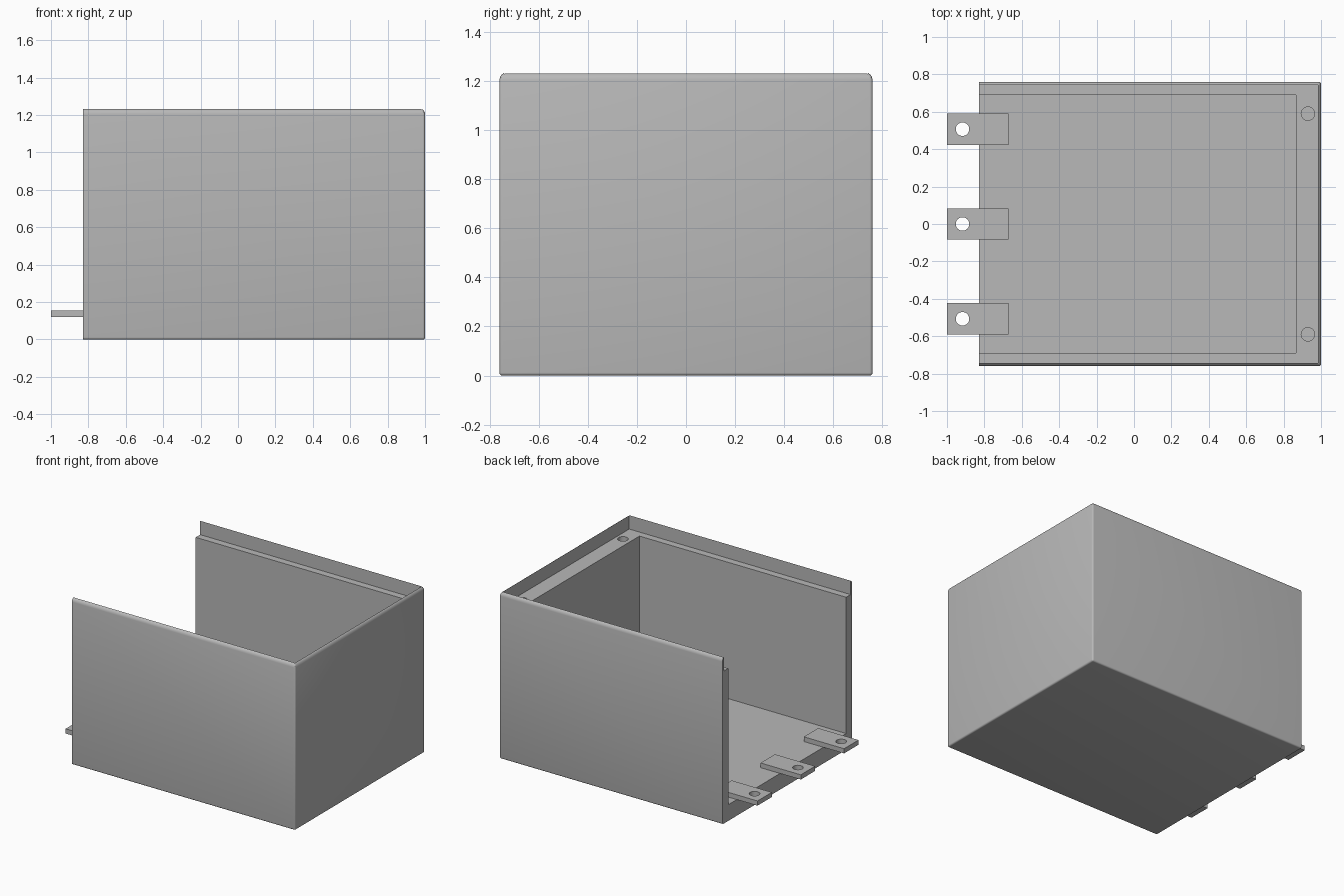
import bpy
import bmesh
from mathutils import Matrix

cube = bpy.data.objects.get("Cube")
if cube:
    bpy.data.objects.remove(cube, do_unlink=True)

# Overall dimensions
OPEN_X, END_X, HALF_Y, HEIGHT = -0.83, 1.0, 0.76, 1.235
FLOOR, LEDGE = 0.12, 1.13

grey = bpy.data.materials.new("plain grey")
grey.use_nodes = True
colour = (0.48, 0.48, 0.48, 1)
grey.diffuse_color = colour
grey.node_tree.nodes["Principled BSDF"].inputs["Base Color"].default_value = colour


def finish(name, bm):
    mesh = bpy.data.meshes.new(name)
    bm.to_mesh(mesh)
    bm.free()
    mesh.materials.append(grey)
    obj = bpy.data.objects.new(name, mesh)
    bpy.context.collection.objects.link(obj)
    return obj


def box(name, x, y, z):
    bm = bmesh.new()
    bmesh.ops.create_cube(bm, size=1)
    for v in bm.verts:
        v.co = [lo if c < 0 else hi for c, (lo, hi) in zip(v.co, (x, y, z))]
    return finish(name, bm)


def cylinder(name, x, y, z, radius):
    bm = bmesh.new()
    bmesh.ops.create_cone(
        bm, cap_ends=True, segments=32, radius1=radius, radius2=radius,
        depth=z[1] - z[0], matrix=Matrix.Translation((x, y, sum(z) / 2)))
    return finish(name, bm)


def apply_modifiers(obj):
    bpy.ops.object.select_all(action="DESELECT")
    bpy.context.view_layer.objects.active = obj
    obj.select_set(True)
    for mod in list(obj.modifiers):
        bpy.ops.object.modifier_apply(modifier=mod.name)


def cut(obj, cutter):
    cutter.hide_render = True
    mod = obj.modifiers.new("cut", "BOOLEAN")
    mod.operation = "DIFFERENCE"
    mod.solver = "EXACT"
    mod.object = cutter
    apply_modifiers(obj)
    bpy.data.objects.remove(cutter, do_unlink=True)


# Box body, rounded on all outer edges except around the open side
body = box("box_body", (OPEN_X, END_X), (-HALF_Y, HALF_Y), (0, HEIGHT))
weights = body.data.attributes.new("bevel_weight_edge", "FLOAT", "EDGE")
for edge in body.data.edges:
    a, b = (body.data.vertices[i].co for i in edge.vertices)
    if max(a.x, b.x) > 0:
        weights.data[edge.index].value = 1.0 if min(a.z, b.z) > 1 else 0.4
bevel = body.modifiers.new("rounding", "BEVEL")
bevel.limit_method = "WEIGHT"
bevel.width = 0.03
bevel.segments = 4
apply_modifiers(body)

# Cavity, lid recess and screw holes
cut(body, box("cavity_cutter", (-1.2, 0.865), (-0.69, 0.69), (FLOOR, 1.5)))
cut(body, box("recess_cutter", (-1.2, 0.985), (-0.742, 0.742), (LEDGE, 1.5)))
for y in (-0.59, 0.59):
    cut(body, cylinder("screw_hole_cutter", 0.93, y, (0.83, 1.2), 0.036))

# Mounting tabs on the floor of the open side
tabs = []
for name, y in (("front_tab", -0.507), ("middle_tab", 0), ("back_tab", 0.507)):
    tab = box(name, (-1, -0.67), (y - 0.084, y + 0.084), (FLOOR, 0.155))
    cut(tab, cylinder("tab_hole_cutter", -0.917, y, (0.05, 0.25), 0.036))
    tabs.append(tab)

# Smooth the rounded edges and holes
bpy.ops.object.select_all(action="DESELECT")
for obj in [body] + tabs:
    obj.select_set(True)
bpy.context.view_layer.objects.active = body
bpy.ops.object.shade_smooth_by_angle()
